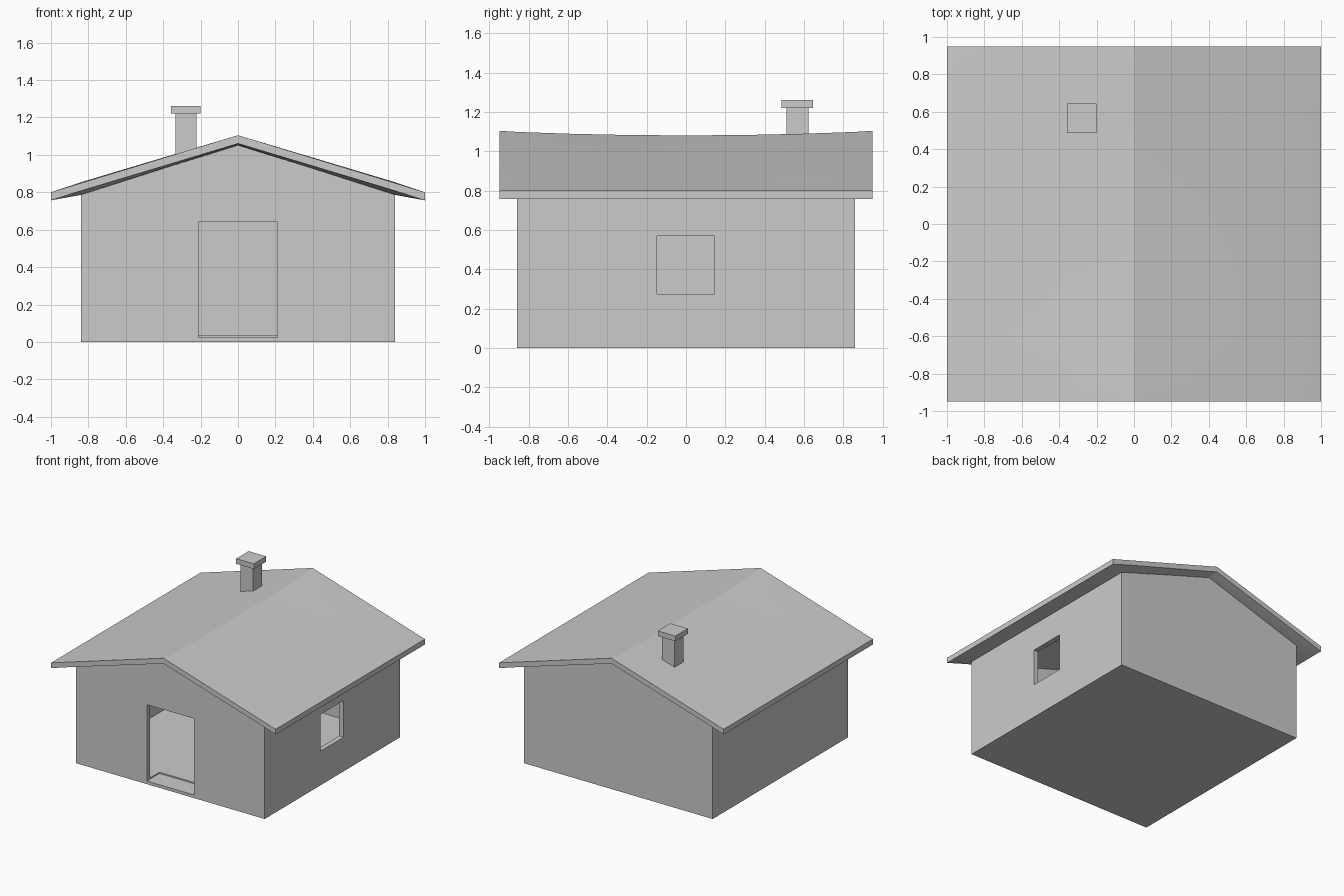
import bpy, bmesh

if "Cube" in bpy.data.objects:
    bpy.data.objects.remove(bpy.data.objects["Cube"])


def mesh_object(name, bm):
    bmesh.ops.recalc_face_normals(bm, faces=bm.faces)
    mesh = bpy.data.meshes.new(name)
    bm.to_mesh(mesh)
    bm.free()
    obj = bpy.data.objects.new(name, mesh)
    bpy.context.collection.objects.link(obj)
    return obj


def box(name, x, y, z):
    bm = bmesh.new()
    bmesh.ops.create_cube(bm, size=1)
    for v in bm.verts:
        v.co = [lo + (c + 0.5) * (hi - lo) for c, (lo, hi) in zip(v.co, (x, y, z))]
    return mesh_object(name, bm)


def gable_block(name, w, d, base, eave, ridge):
    bm = bmesh.new()
    profile = [(-w, base), (w, base), (w, eave), (0, ridge), (-w, eave)]
    face = bm.faces.new([bm.verts.new((x, -d, z)) for x, z in profile])
    geom = bmesh.ops.extrude_face_region(bm, geom=[face])["geom"]
    moved = [g for g in geom if isinstance(g, bmesh.types.BMVert)]
    bmesh.ops.translate(bm, verts=moved, vec=(0, 2 * d, 0))
    return mesh_object(name, bm)


def cut(target, cutter):
    mod = target.modifiers.new("cut", 'BOOLEAN')
    mod.operation = 'DIFFERENCE'
    mod.solver = 'EXACT'
    mod.object = cutter
    cutter.hide_render = True
    bpy.context.view_layer.objects.active = target
    bpy.ops.object.modifier_apply(modifier=mod.name)
    bpy.data.objects.remove(cutter)


# Hollow walls with a door and one side window
walls = gable_block("walls", 0.84, 0.86, 0, 0.79, 1.052)
cut(walls, gable_block("room_cutter", 0.80, 0.82, 0.035, 0.76, 1.01))
cut(walls, box("door_cutter", (-0.21, 0.21), (-1, -0.7), (0.025, 0.64)))
cut(walls, box("window_cutter", (0.7, 1), (-0.147, 0.145), (0.275, 0.57)))

# Sagging roof: closed profile lofted along y
rows = [-0.95, -0.86, -0.6, -0.3, 0, 0.3, 0.6, 0.86, 0.95]
bm = bmesh.new()
rings = []
for y in rows:
    end = abs(y) > 0.9
    ridge = 1.105 if end else 1.081 + 0.018 * (y / 0.86) ** 2
    knee_top, knee_low = (0.849, 0.808) if end else (0.854, 0.786)
    profile = [(-1, 0.80), (-0.84, knee_top), (0, ridge), (0.84, knee_top), (1, 0.80),
               (1, 0.757), (0.84, knee_low), (0, ridge - 0.044), (-0.84, knee_low), (-1, 0.757)]
    rings.append([bm.verts.new((x, y, z)) for x, z in profile])
for a, b in zip(rings, rings[1:]):
    for i in range(10):
        j = (i + 1) % 10
        bm.faces.new((a[i], a[j], b[j], b[i]))
for ring in (rings[0], rings[-1]):
    for i in range(4):
        bm.faces.new((ring[i], ring[i + 1], ring[8 - i], ring[9 - i]))
roof = mesh_object("roof", bm)
bpy.ops.object.select_all(action='DESELECT')
roof.select_set(True)
bpy.context.view_layer.objects.active = roof
bpy.ops.object.shade_smooth_by_angle(angle=0.5)

# Chimney
box("chimney_stack", (-0.335, -0.222), (0.51, 0.622), (0.96, 1.22))
box("chimney_cap", (-0.357, -0.2), (0.487, 0.645), (1.22, 1.262))
